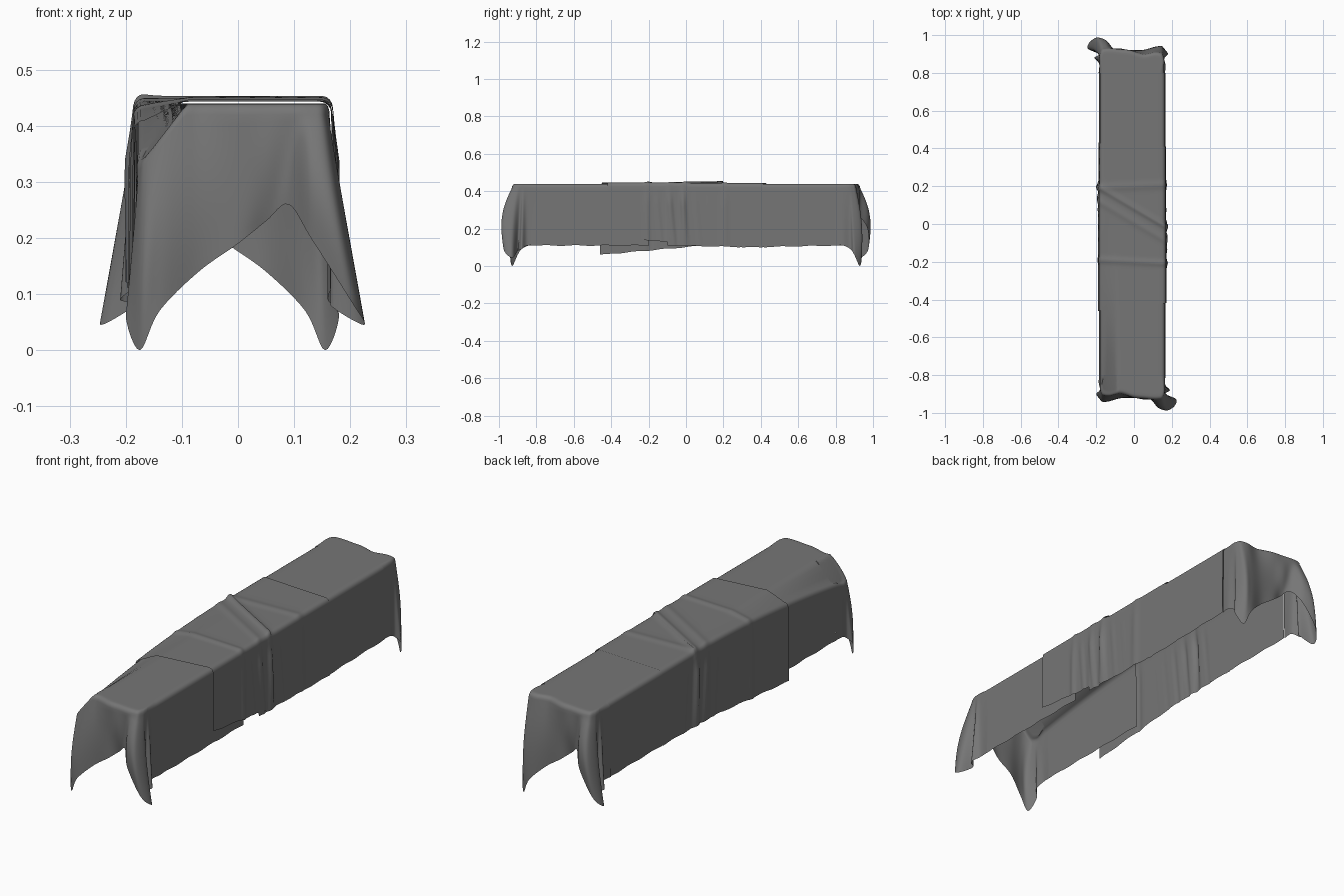
import bpy
import bmesh
import math
from mathutils import Vector

cube = bpy.data.objects.get("Cube")
if cube:
    bpy.data.objects.remove(cube)

TOP, ROUND = 0.44, 0.02
LEFT_X, RIGHT_X, MID_X = 0.163, -0.18, -0.01
END_Y = 0.80

cloth_grey = bpy.data.materials.new("cloth_grey")
cloth_grey.use_nodes = True
GREY = (0.18, 0.18, 0.18, 1)
cloth_grey.diffuse_color = GREY
cloth_grey.node_tree.nodes["Principled BSDF"].inputs["Base Color"].default_value = GREY


def clamp(value):
    return max(0.0, min(1.0, value))


def mix(a, b, t):
    return a + (b - a) * t


def bell(distance, width):
    return math.exp(-(distance / width) ** 2)


def top_height(x, y):
    """Height of the top, sagging along the right edge towards the front."""
    sag = clamp((0.2 - y) / 1.1) ** 2
    return TOP - 0.12 * sag * clamp((-0.09 - x) / 0.09)


def column(inner, rim, hem, bulge=Vector((0, 0)), lift=0.0):
    """One strip of cloth: along the top, over the rounded rim, down to the hem."""
    outward = (rim - inner).normalized()
    rim = rim + outward * lift
    shoulder = rim - outward * ROUND
    points = []
    for i in range(9):
        p = inner.lerp(shoulder, i / 8)
        points.append(Vector((p.x, p.y, top_height(p.x, p.y) + lift)))
    rim_z = top_height(shoulder.x, shoulder.y) + lift
    for i in range(1, 5):
        a = i / 4 * math.pi / 2
        p = shoulder + outward * ROUND * math.sin(a)
        points.append(Vector((p.x, p.y, rim_z - ROUND * (1 - math.cos(a)))))
    foot = hem.xy + outward * lift
    for i in range(1, 15):
        t = i / 14
        p = rim.lerp(foot, t) + bulge * math.sin(math.pi * t)
        points.append(Vector((p.x, p.y, mix(rim_z - ROUND, hem.z, t))))
    return points


def build_sheet(name, columns):
    """Join neighbouring strips into one smooth open sheet."""
    bm = bmesh.new()
    grid = [[bm.verts.new(p) for p in points] for points in columns]
    for a, b in zip(grid, grid[1:]):
        for i in range(len(a) - 1):
            bm.faces.new((a[i], a[i + 1], b[i + 1], b[i]))
    bmesh.ops.remove_doubles(bm, verts=bm.verts, dist=0.0002)
    bm.normal_update()
    if sum(f.normal.z * f.calc_area() for f in bm.faces) < 0:
        bmesh.ops.reverse_faces(bm, faces=bm.faces)
    mesh = bpy.data.meshes.new(name)
    bm.to_mesh(mesh)
    bm.free()
    mesh.materials.append(cloth_grey)
    obj = bpy.data.objects.new(name, mesh)
    bpy.context.collection.objects.link(obj)
    bpy.ops.object.select_all(action="DESELECT")
    obj.select_set(True)
    bpy.context.view_layer.objects.active = obj
    bpy.ops.object.shade_smooth_by_angle(angle=math.radians(50))


def crease(p):
    """Raised ridges across the top and pleats down the sides."""
    seam = p.y - (0.1 - 0.59 * p.x)
    ridge = 0.007 * bell(seam + 0.015, 0.016) + 0.004 * bell(seam + 0.09, 0.02)
    ridge += 0.005 * bell(p.y + 0.2 + 0.05 * p.x, 0.015)
    ridge += 0.004 * bell(p.y - 0.2 - 0.04 * p.x, 0.02)
    side = clamp((TOP - p.z) / 0.1)
    pleat = 0.005 * math.sin(p.y * 90 + p.z * 9) * bell(seam + 0.06, 0.12) * side
    direction = 1 if p.x > MID_X else -1
    return p + Vector((direction * (ridge + max(0, pleat)) * side, 0, ridge * (1 - side)))


def drape(name, right_span, left_span, right_hem, left_hem, lift=0.0, creased=False):
    """A sheet laid across the table; spans and hems are (front, back) pairs."""
    steps = 70
    columns = []
    for i in range(steps + 1):
        t = i / steps
        right_y, left_y = mix(*right_span, t), mix(*left_span, t)
        inner = Vector((MID_X, (right_y + left_y) / 2))
        halves = []
        for x, y, hem, flare in ((LEFT_X, left_y, left_hem, 0.004),
                                 (RIGHT_X, right_y, right_hem, -0.004)):
            foot = Vector((x + flare, y, mix(*hem, t) + 0.002 * math.sin(y * 40)))
            halves.append(column(inner, Vector((x, y)), foot, lift=lift))
        points = halves[0][::-1] + halves[1][1:]
        columns.append([crease(p) for p in points] if creased else points)
    build_sheet(name, columns)


# Stations round a hanging end: rim x, rim y, hem x, hem y, hem z, bulge
END_STATIONS = [
    (.163, -.80, .167, -.80, .11, 0),
    (.163, -.85, .165, -.85, .11, 0),
    (.163, -.87, .19, -.88, .09, 0),
    (.163, -.885, .165, -.90, .08, 0),
    (.16, -.905, .225, -.93, .045, .01),
    (.15, -.925, .20, -.975, .09, .03),
    (.13, -.93, .13, -.97, .20, .02),
    (.10, -.93, .09, -.93, .26, 0),
    (.05, -.925, .05, -.91, .23, .01),
    (0, -.92, 0, -.92, .19, 0),
    (-.07, -.90, -.07, -.92, .14, .01),
    (-.13, -.91, -.14, -.94, .07, .01),
    (-.165, -.905, -.175, -.93, 0, .02),
    (-.175, -.89, -.20, -.90, .06, 0),
    (-.18, -.87, -.18, -.88, .09, 0),
    (-.18, -.84, -.187, -.84, .11, 0),
    (-.18, -.80, -.184, -.80, .11, 0),
]


def spline(a, b, c, d, t):
    return 0.5 * (2 * b + (c - a) * t + (2 * a - 5 * b + 4 * c - d) * t * t
                  + (3 * b - a - 3 * c + d) * t ** 3)


def hanging_end(name, turned):
    """The end skirt with its folded corners; turned gives the opposite end."""
    def place(x, y):
        return Vector((2 * MID_X - x, -y)) if turned else Vector((x, y))

    last = len(END_STATIONS) - 1
    columns = []
    for i in range(last * 6 + 1):
        k = min(i // 6, last - 1)
        near = [END_STATIONS[max(0, min(last, k + j))] for j in (-1, 0, 1, 2)]
        rx, ry, hx, hy, hz, bulge = (spline(*v, i / 6 - k) for v in zip(*near))
        inner = place(mix(MID_X, rx, 0.75), -END_Y)
        foot = place(hx, hy)
        push = place(0, -bulge) - place(0, 0)
        columns.append(column(inner, place(rx, ry), Vector((*foot, max(0, hz))), push))
    build_sheet(name, columns)


# Lower cloths reaching each end of the table
drape("front_cloth", (-END_Y, -0.2), (-END_Y, -0.2), (0.11, 0.11), (0.11, 0.11))
drape("back_cloth", (0.3, END_Y), (0.3, END_Y), (0.11, 0.11), (0.10, 0.11))
hanging_end("front_end_skirt", False)
hanging_end("back_end_skirt", True)

# Upper cloths overlapping in the middle
drape("back_middle_cloth", (-0.1, 0.43), (-0.1, 0.41), (0.11, 0.11), (0.11, 0.10),
      lift=0.003, creased=True)
drape("front_middle_cloth", (-0.46, 0.2), (-0.42, 0.0), (0.06, 0.12), (0.165, 0.115),
      lift=0.006, creased=True)
